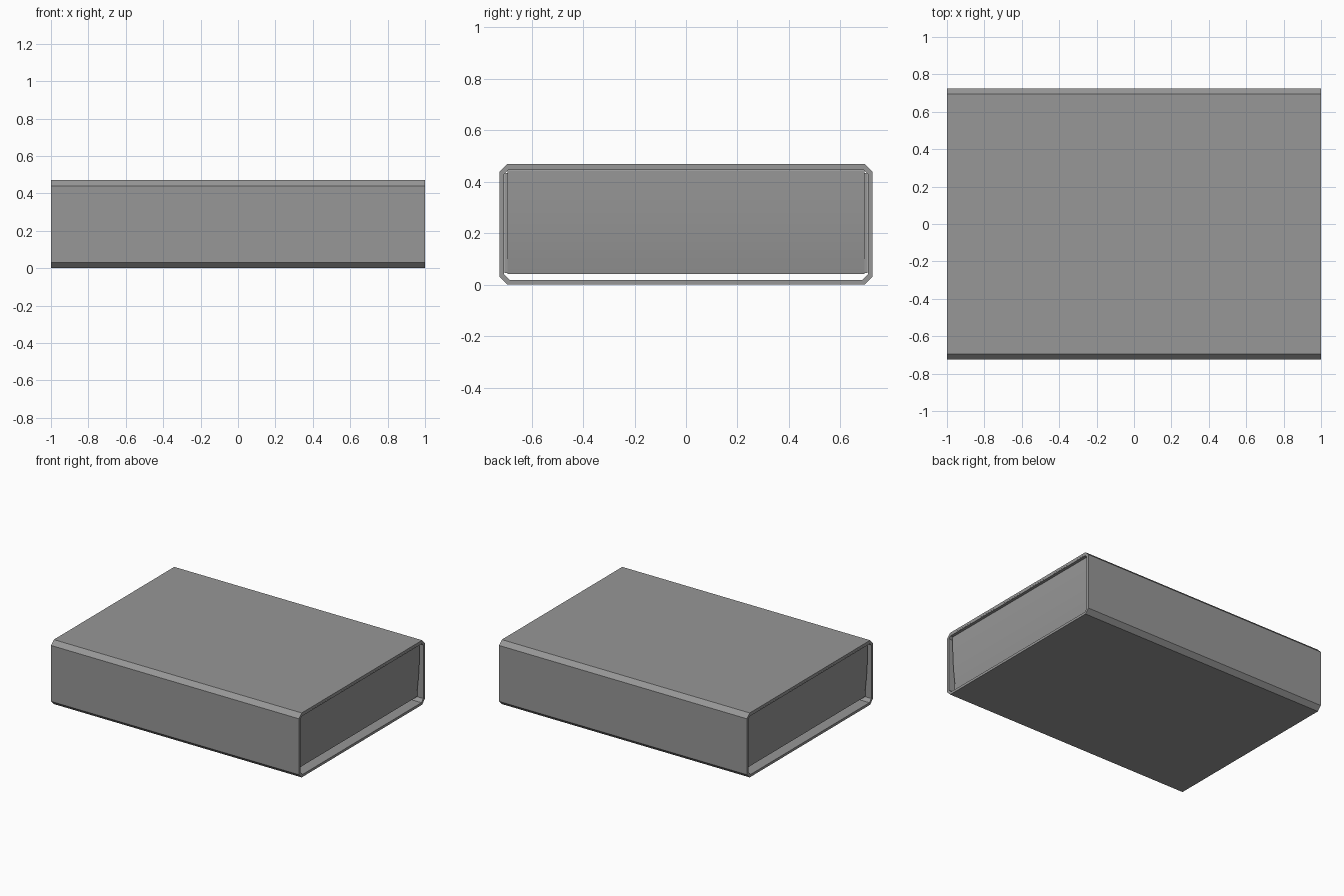
import bpy, bmesh, math

if "Cube" in bpy.data.objects:
    bpy.data.objects.remove(bpy.data.objects["Cube"])

L, W, H = 1.0, 0.725, 0.47      # half length, half width, height

# Dark grey card
card = bpy.data.materials.new("dark_card")
card.diffuse_color = (.31, .31, .31, 1)
card.use_nodes = True
card.node_tree.nodes["Principled BSDF"].inputs["Base Color"].default_value = card.diffuse_color


def make(name, bm, smooth=False):
    bmesh.ops.recalc_face_normals(bm, faces=bm.faces)
    me = bpy.data.meshes.new(name)
    bm.to_mesh(me)
    bm.free()
    me.materials.append(card)
    ob = bpy.data.objects.new(name, me)
    bpy.context.collection.objects.link(ob)
    if smooth:
        bpy.context.view_layer.objects.active = ob
        ob.select_set(True)
        bpy.ops.object.shade_smooth_by_angle(angle=math.radians(35))
        ob.select_set(False)
    return ob


def box(name, lo, hi):
    bm = bmesh.new()
    bmesh.ops.create_cube(bm, size=1)
    for v in bm.verts:
        v.co = [(a + b) / 2 + c * (b - a) for a, b, c in zip(lo, hi, v.co)]
    return make(name, bm)


def octagon(inset, c):
    w, b, t = W - inset, inset, H - inset
    return [(-w + c, b), (w - c, b), (w, b + c), (w, t - c),
            (w - c, t), (-w + c, t), (-w, t - c), (-w, b + c)]


# Sleeve: chamfered tube open at both ends
bm = bmesh.new()
rings = [[bm.verts.new((x, y, z)) for y, z in octagon(i, c)]
         for x, i, c in ((-L, 0, .031), (L, 0, .031), (L, .018, .022), (-L, .018, .022))]
for k in range(4):
    a, b = rings[k], rings[(k + 1) % 4]
    for i in range(8):
        j = (i + 1) % 8
        bm.faces.new((a[i], a[j], b[j], b[i]))
make("sleeve", bm)

# Glue flap under the sleeve top
box("sleeve_flap", (-L, -.69, .445), (L, .69, .4515))

# Tray floor and ends: one folded card strip, ends bowing in towards the floor
X, Z0, Z1, T = .98, .042, .444, .012


def bend(off):
    z0 = Z0 + off
    pts = []
    for i in range(9):
        t = i / 8
        pts.append((X - off - .028 * (1 - t) ** 2.5, z0 + (Z1 - z0) * t))
    return pts


outer, inner = bend(0), bend(T)
outer = [(-x, z) for x, z in reversed(outer)] + outer
inner = [(-x, z) for x, z in reversed(inner)] + inner
loop = outer + inner[::-1]
n, m = len(loop), len(outer)
bm = bmesh.new()
sides = [[bm.verts.new((x, y, z)) for x, z in loop] for y in (-.693, .693)]
for i in range(n):
    j = (i + 1) % n
    bm.faces.new((sides[0][i], sides[0][j], sides[1][j], sides[1][i]))
for s in sides:
    for i in range(m - 1):
        bm.faces.new((s[i], s[i + 1], s[n - 2 - i], s[n - 1 - i]))
make("tray_floor_and_ends", bm, True)

# Tray side walls
for s, side in ((-1, "front"), (1, "back")):
    ys = sorted((s * .694, s * .705))
    box("tray_wall_" + side, (-.955, ys[0], .045), (.955, ys[1], .435))
